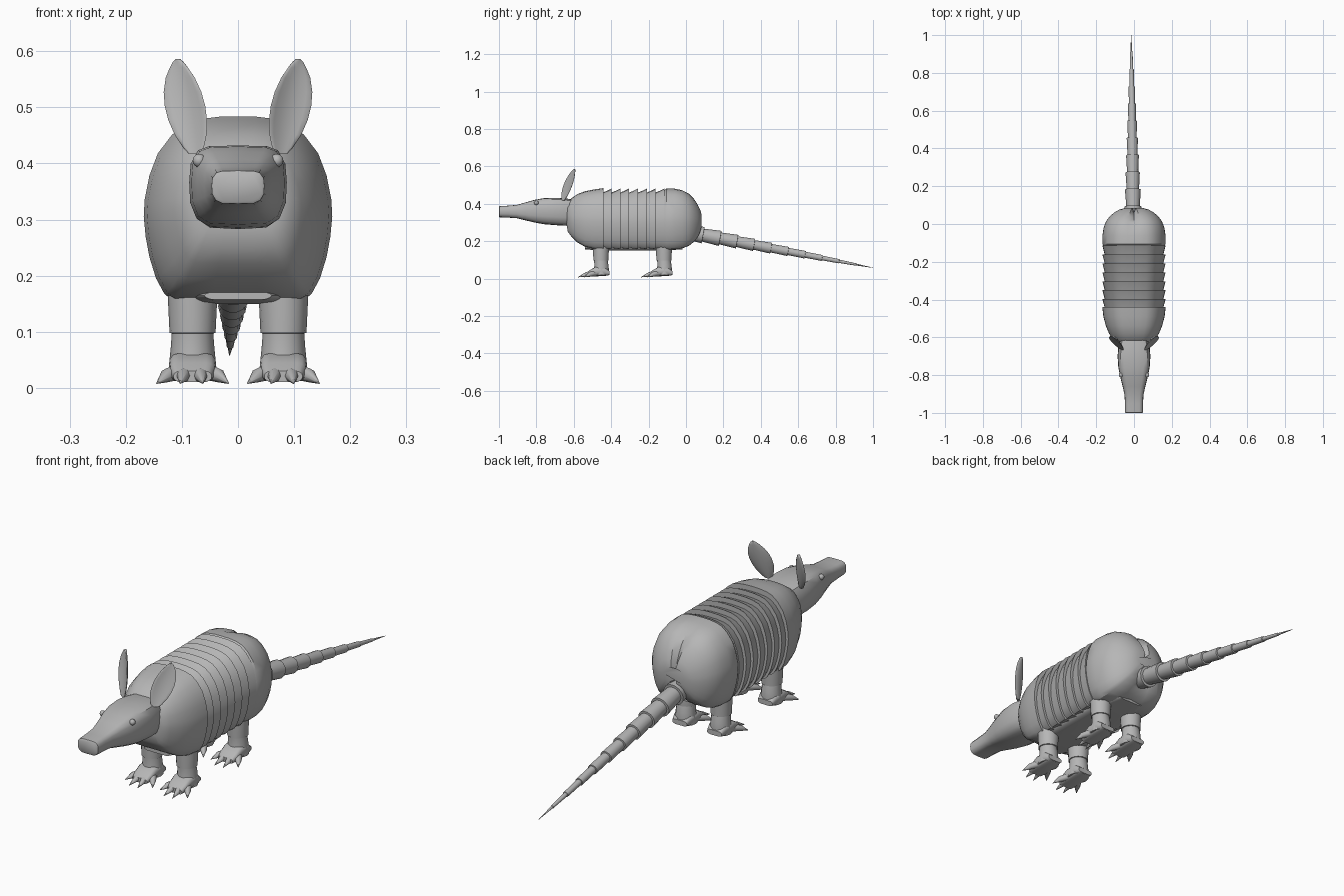
import bpy, bmesh, math
from mathutils import Vector

if "Cube" in bpy.data.objects:
    bpy.data.objects.remove(bpy.data.objects["Cube"])

grey = bpy.data.materials.new("plain grey")
grey.diffuse_color = (0.47, 0.47, 0.47, 1)
grey.use_nodes = True
grey.node_tree.nodes["Principled BSDF"].inputs["Base Color"].default_value = grey.diffuse_color


def loft(name, rings, angle=35):
    """Skin a list of equal-length closed rings, cap both ends, smooth by angle."""
    bm = bmesh.new()
    vs = [[bm.verts.new(p) for p in r] for r in rings]
    n = len(vs[0])
    for a, b in zip(vs, vs[1:]):
        for i in range(n):
            bm.faces.new((a[i], a[(i + 1) % n], b[(i + 1) % n], b[i]))
    bm.faces.new(vs[0])
    bm.faces.new(vs[-1])
    bmesh.ops.remove_doubles(bm, verts=bm.verts, dist=0.00005)
    bmesh.ops.recalc_face_normals(bm, faces=bm.faces)
    for f in bm.faces:
        f.smooth = True
    for e in bm.edges:
        e.smooth = len(e.link_faces) == 2 and e.calc_face_angle(0) < math.radians(angle)
    me = bpy.data.meshes.new(name)
    bm.to_mesh(me)
    bm.free()
    me.materials.append(grey)
    ob = bpy.data.objects.new(name, me)
    bpy.context.collection.objects.link(ob)
    return ob


def tube(name, stations, sides=14, angle=35):
    """Round tube through (centre, radius) stations, rings square to the path ends."""
    d = (Vector(stations[-1][0]) - Vector(stations[0][0])).normalized()
    u = d.cross(Vector((0, 0, 1)) if abs(d.z) < 0.9 else Vector((0, 1, 0))).normalized()
    v = d.cross(u)
    rings = []
    for c, r in stations:
        rings.append([Vector(c) + r * (math.cos(a) * u + math.sin(a) * v)
                      for a in (2 * math.pi * i / sides for i in range(sides))])
    return loft(name, rings, angle)


# Shell cross-section: unit half profile from top centre to belly centre
HALF = [(0, 1), (0.2, 0.995), (0.4, 0.97), (0.55, 0.92), (0.7, 0.8), (0.85, 0.6), (0.94, 0.36),
        (0.99, 0.1), (1, -0.08), (0.98, -0.3), (0.94, -0.52), (0.87, -0.75), (0.78, -0.92),
        (0.69, -0.99), (0.3, -1), (0, -1)]
SECTION = HALF + [(-x, z) for x, z in HALF[-2:0:-1]]


def shell_ring(y, w, top, bot):
    c, h = (top + bot) / 2, (top - bot) / 2
    return [(x * w, y, c + z * h) for x, z in SECTION]


# Shoulder shell
front = [(-.638, .075, .385, .285), (-.632, .095, .41, .25), (-.61, .113, .432, .222),
         (-.58, .132, .452, .193), (-.54, .149, .467, .17), (-.49, .162, .477, .158),
         (-.44, .168, .484, .154)]
loft("shoulder_shell", [shell_ring(*r) for r in front])

# Overlapping middle bands
N, Y0, Y1 = 7, -.445, -.115
step = (Y1 - Y0) / N
for i in range(N):
    y = Y0 + i * step
    loft(f"middle_band_{i + 1}", [shell_ring(y - .004, .154, .459, .163),
                                  shell_ring(y + step * .5, .161, .470, .160),
                                  shell_ring(y + step, .167, .482, .157)])

# Rump shell with a centre crease at the back
rear = [(-.12, .160, .466, .160), (-.105, .168, .483, .155), (-.06, .167, .481, .156),
        (-.02, .161, .473, .162), (.015, .148, .455, .175), (.042, .127, .428, .196),
        (.062, .103, .397, .22), (.076, .078, .368, .25), (.084, .05, .34, .28)]
rump = [shell_ring(*r) for r in rear]
for k in range(3, len(rump)):
    m = len(HALF) - 1
    depth = .004 + .002 * k
    for j in (0, m):
        x, y, z = rump[k][j]
        rump[k][j] = (0, y - depth, z - depth * (.5 if j == 0 else -.3))
loft("rump_shell", rump)

# Belly under the shell
loft("belly", [[(x * w, y, .165 + z * h) for x, z in SECTION]
               for y, w, h in ((-.54, .06, .008), (-.45, .1, .016), (-.12, .1, .016), (-.02, .06, .008))])

# Head: rounded box section tapering to the snout
BOX = [(0, 1), (.6, .98), (.82, .88), (.97, .55), (1, .1), (.98, -.4), (.85, -.78), (.6, -.97), (0, -1)]
BOX += [(-x, z) for x, z in BOX[-2:0:-1]]
head = [(-1, .043, .383, .332), (-.997, .047, .387, .328), (-.95, .048, .39, .326),
        (-.905, .05, .394, .323), (-.86, .06, .407, .312), (-.81, .073, .421, .300),
        (-.76, .083, .43, .291), (-.70, .087, .432, .286), (-.65, .083, .43, .283),
        (-.60, .074, .422, .285)]
loft("head", [[(x * w, y, (t + b) / 2 + z * (t - b) / 2) for x, z in BOX] for y, w, t, b in head], 40)

for s, side in ((1, "right"), (-1, "left")):
    # Eye
    bpy.ops.mesh.primitive_uv_sphere_add(segments=14, ring_count=8, radius=.012,
                                         location=(s * .069, -.8, .405))
    eye = bpy.context.object
    eye.name = side + "_eye"
    eye.data.materials.append(grey)
    bpy.ops.object.shade_smooth()

    # Ear: thin cupped leaf facing forward and outward
    base, tip = Vector((.076, -.656, .418)), Vector((.107, -.597, .586))
    across, out = Vector((.84, .54, 0)), Vector((.54, -.84, 0))
    rings = []
    for t, w in ((0, .014), (.06, .022), (.2, .034), (.35, .041), (.5, .043), (.65, .040),
                 (.8, .031), (.91, .019), (.97, .011), (1, .003)):
        c = base.lerp(tip, t)
        ring = []
        for i in range(16):
            a = 2 * math.pi * i / 16
            u = math.cos(a)
            p = c + across * (w * u) + out * (.005 * math.sin(a) + .25 * w * (u * u - .5))
            ring.append((s * p.x, p.y, p.z))
        rings.append(ring)
    loft(side + "_ear", rings, 60)

    # Legs, feet and claws
    for part, cy in (("front", -.455), ("hind", -.118)):
        cx = s * .081
        name = f"{side}_{part}"
        tube(name + "_leg", [((cx, cy, .22), .046), ((cx, cy, .16), .044), ((cx, cy, .098), .041),
                             ((cx, cy, .097), .037), ((cx, cy + .003, .07), .039),
                             ((cx, cy + .002, .03), .043), ((cx, cy, .018), .043)])
        foot = []
        for dy, w, t, b in ((.045, .034, .04, .019), (.02, .041, .062, .014), (-.03, .042, .062, .012),
                            (-.06, .040, .045, .010), (-.082, .034, .03, .010)):
            foot.append([(cx + x * w, cy + dy, (t + b) / 2 + z * (t - b) / 2) for x, z in BOX])
        loft(name + "_foot", foot, 45)
        for k, (x0, x1, dy) in enumerate(((-.028, -.064, -.088), (-.011, -.022, -.122),
                                          (.011, .018, -.122), (.028, .064, -.088))):
            p0 = Vector((cx + x0, cy - .035, .028))
            p1 = Vector((cx + x1, cy + dy, .008))
            mid = p0.lerp(p1, .5) + Vector((0, 0, .004))
            tube(f"{name}_claw_{k + 1}", [(p0, .015), (mid, .0125), (p1, .001)], 8, 50)

# Tail: overlapping tapered rings that flare backwards
A, B = Vector((-.004, .0, .25)), Vector((-.015, 1.0, .058))
SEG = 11
stations = []
for i in range(SEG):
    t0, t1 = i / SEG, (i + 1) / SEG
    r0, r1 = .046 * (1 - t0) ** .85, .046 * (1 - t1) ** .85
    stations.append((A.lerp(B, t0 + .001), r0 * .84))
    stations.append((A.lerp(B, t1), max(r1 * 1.08, .0008)))
tube("tail", stations, 14, 40)
